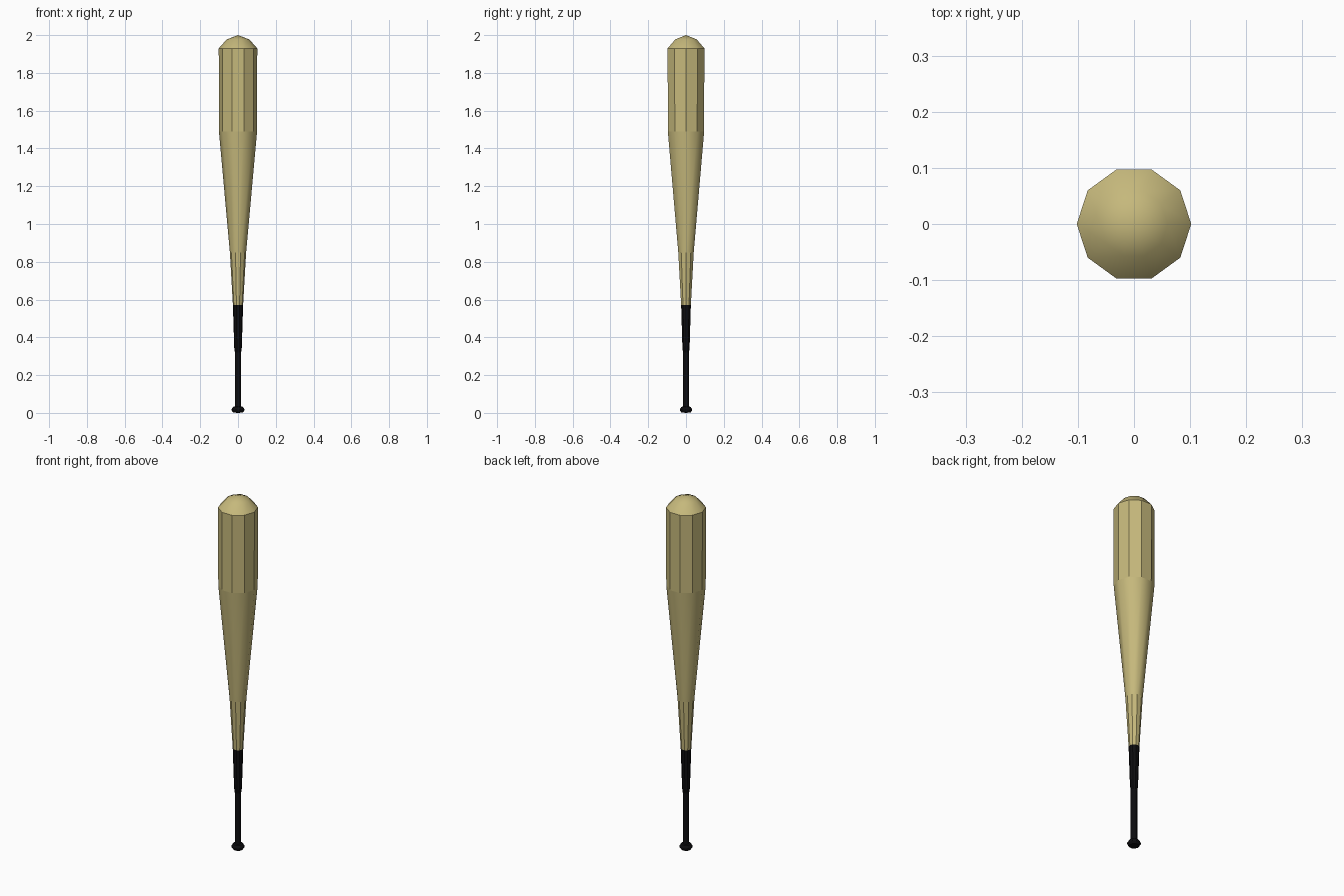
import bpy, math

if "Cube" in bpy.data.objects:
    bpy.data.objects.remove(bpy.data.objects["Cube"])

SIDES = 10


def material(name, rgb):
    m = bpy.data.materials.new(name)
    m.diffuse_color = (*rgb, 1)
    m.use_nodes = True
    m.node_tree.nodes["Principled BSDF"].inputs["Base Color"].default_value = m.diffuse_color
    return m


def lathe(name, profile, mat, smooth_bands):
    """Spin (radius, height) points round z; a zero radius closes to a point."""
    verts, rings, faces, smooth = [], [], [], []
    for r, z in profile:
        start = len(verts)
        n = 1 if r == 0 else SIDES
        for i in range(n):
            a = 2 * math.pi * i / SIDES
            verts.append((r * math.cos(a), r * math.sin(a), z))
        rings.append([start + i % n for i in range(SIDES)])
    for b, (lo, hi) in enumerate(zip(rings, rings[1:])):
        for i in range(SIDES):
            j = (i + 1) % SIDES
            quad = [lo[i], lo[j], hi[j], hi[i]]
            faces.append(list(dict.fromkeys(quad)))
            smooth.append(b in smooth_bands)
    mesh = bpy.data.meshes.new(name)
    mesh.from_pydata(verts, [], faces)
    mesh.materials.append(mat)
    mesh.polygons.foreach_set("use_smooth", smooth)
    mesh.update()
    obj = bpy.data.objects.new(name, mesh)
    bpy.context.collection.objects.link(obj)
    return obj


wood = material("pale wood", (0.56, 0.48, 0.20))
black = material("black grip", (0.004, 0.004, 0.005))

# Wooden barrel: faceted neck, smooth taper, faceted barrel, smooth dome
lathe("barrel", [(0.027, 0.57), (0.043, 0.85), (0.101, 1.49), (0.102, 1.93),
                 (0.06, 1.977), (0, 2.0)], wood, {1, 3, 4})

# Black grip wrap, thin handle and knob
lathe("grip", [(0, 0.0), (0.026, 0.002), (0.034, 0.013), (0.034, 0.02),
               (0.026, 0.032), (0.0165, 0.034), (0.0165, 0.32),
               (0.02, 0.345), (0.027, 0.57)], black, {5})
